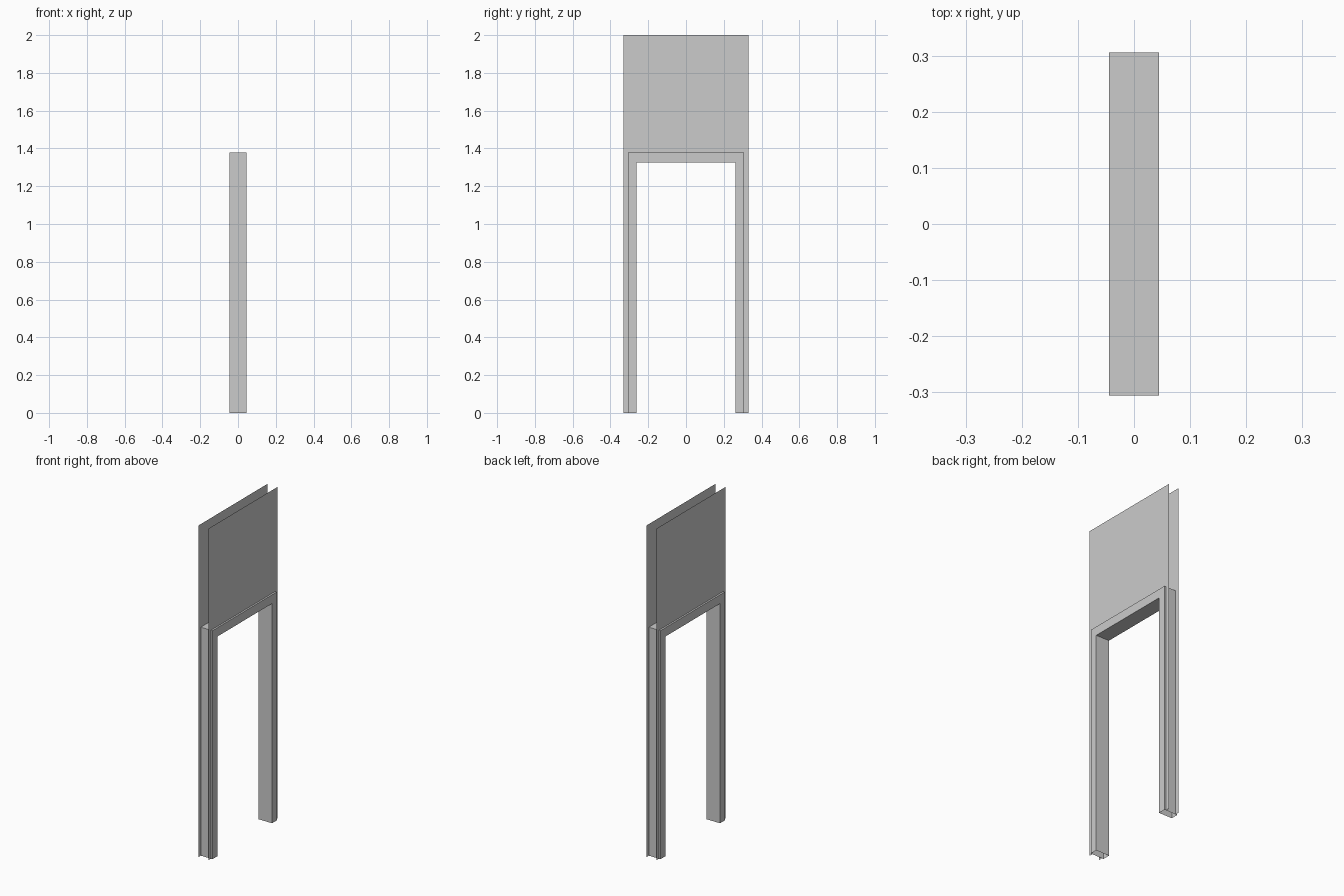
import bpy, bmesh

if "Cube" in bpy.data.objects:
    bpy.data.objects.remove(bpy.data.objects["Cube"])


def arch(half_w, top, inner_w, inner_top):
    """Outline of an upside-down U in the YZ plane."""
    return [(-half_w, 0), (-half_w, top), (half_w, top), (half_w, 0),
            (inner_w, 0), (inner_w, inner_top), (-inner_w, inner_top), (-inner_w, 0)]


def arch_faces(bm, outline, x):
    """Flat U at x: left leg, header, right leg."""
    v = [bm.verts.new((x, y, z)) for y, z in outline]
    for ids in ((0, 1, 6, 7), (1, 2, 5, 6), (2, 3, 4, 5)):
        bm.faces.new([v[i] for i in ids])
    return v


def finish(bm, name):
    bmesh.ops.recalc_face_normals(bm, faces=bm.faces)
    mesh = bpy.data.meshes.new(name)
    bm.to_mesh(mesh)
    bm.free()
    obj = bpy.data.objects.new(name, mesh)
    bpy.context.collection.objects.link(obj)
    return obj


OUT_Y, OUT_Z = 0.306, 1.378
IN_Y, IN_Z = 0.261, 1.325

# Hollow door frame, open at the floor
bm = bmesh.new()
outline = arch(OUT_Y, OUT_Z, IN_Y, IN_Z)
a = arch_faces(bm, outline, -0.0445)
b = arch_faces(bm, outline, 0.0445)
for i in (0, 1, 2, 4, 5, 6):
    bm.faces.new((a[i], a[i + 1], b[i + 1], b[i]))
finish(bm, "door_frame")

# Thin wall sheets on both sides, cut out around the frame
for name, x in (("wall_sheet_front", 0.034), ("wall_sheet_back", -0.034)):
    bm = bmesh.new()
    arch_faces(bm, arch(0.33, 2.0, OUT_Y, OUT_Z), x)
    if x < 0:
        bmesh.ops.reverse_faces(bm, faces=bm.faces)
    finish(bm, name)
